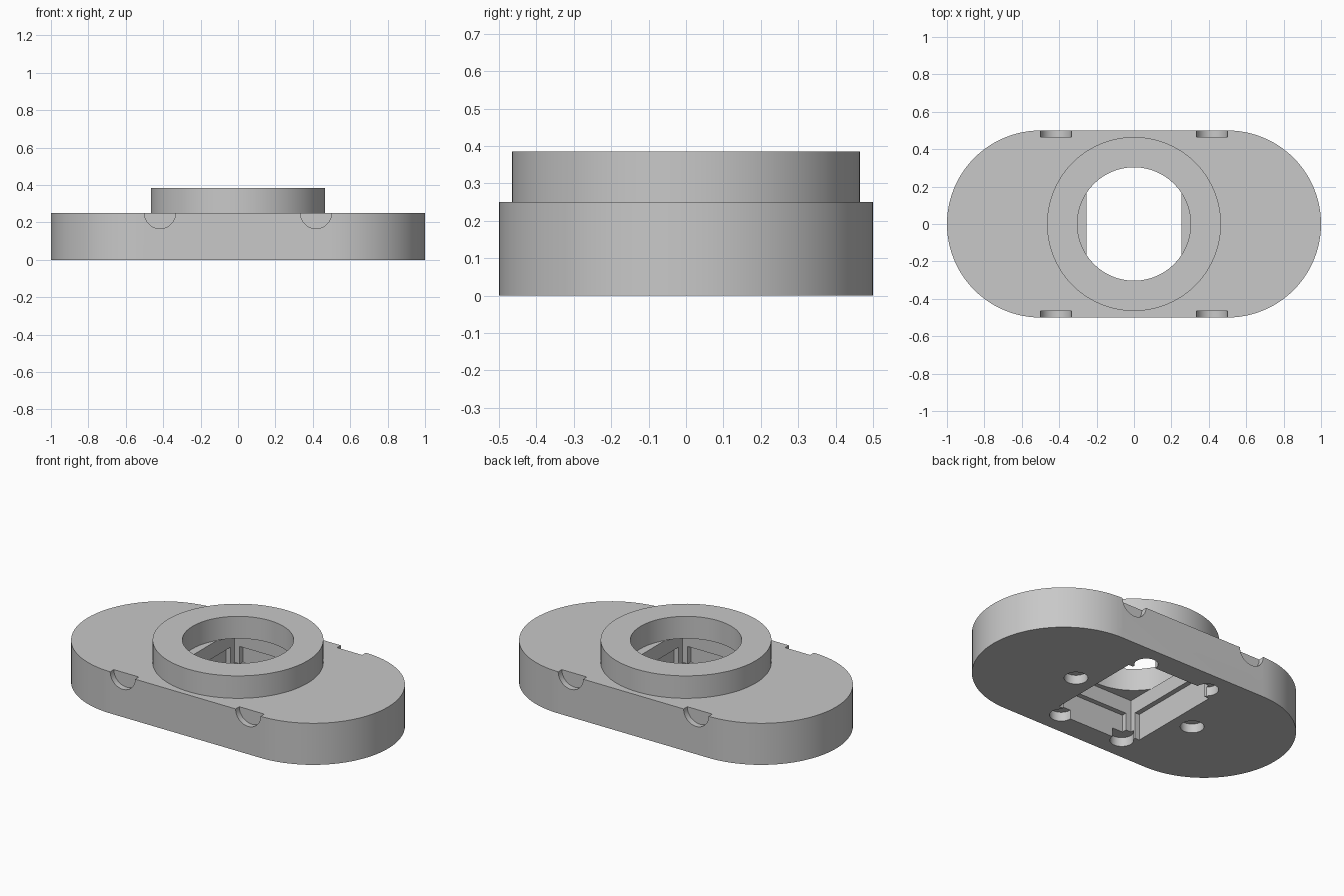
import bpy
import bmesh
from math import cos, sin, pi, radians
from mathutils import Matrix

cube = bpy.data.objects.get("Cube")
if cube:
    bpy.data.objects.remove(cube, do_unlink=True)

grey = bpy.data.materials.new("plain grey")
grey.use_nodes = True
colour = (0.58, 0.58, 0.58, 1)
grey.diffuse_color = colour
grey.node_tree.nodes["Principled BSDF"].inputs["Base Color"].default_value = colour


def make(name, bm):
    bmesh.ops.recalc_face_normals(bm, faces=bm.faces)
    mesh = bpy.data.meshes.new(name)
    bm.to_mesh(mesh)
    bm.free()
    mesh.materials.append(grey)
    ob = bpy.data.objects.new(name, mesh)
    bpy.context.collection.objects.link(ob)
    return ob


def prism(name, outline, z0, z1):
    bm = bmesh.new()
    face = bm.faces.new([bm.verts.new((x, y, z0)) for x, y in outline])
    top = bmesh.ops.extrude_face_region(bm, geom=[face])
    verts = [v for v in top["geom"] if isinstance(v, bmesh.types.BMVert)]
    bmesh.ops.translate(bm, verts=verts, vec=(0, 0, z1 - z0))
    return make(name, bm)


def circle(r, n, cx=0, cy=0):
    return [(cx + r * cos(2 * pi * i / n), cy + r * sin(2 * pi * i / n)) for i in range(n)]


def rect(hx, hy):
    return [(-hx, -hy), (hx, -hy), (hx, hy), (-hx, hy)]


def combine(target, other, operation):
    mod = target.modifiers.new("cut", 'BOOLEAN')
    mod.object = other
    mod.operation = operation
    mod.solver = 'EXACT'
    bpy.context.view_layer.objects.active = target
    bpy.ops.object.modifier_apply(modifier=mod.name)
    bpy.data.objects.remove(other, do_unlink=True)


# Rounded slab with a raised collar
steps = 48
ends = [(sx * (0.5 + 0.5 * sin(pi * i / steps)), -sx * 0.5 * cos(pi * i / steps))
        for sx in (1, -1) for i in range(steps + 1)]
body = prism("base_with_collar", ends, 0, 0.25)
combine(body, prism("collar", circle(0.465, 96), 0.1, 0.385), 'UNION')

# Round bore above, rectangular pocket below
combine(body, prism("bore", circle(0.303, 96), 0.25, 0.5), 'DIFFERENCE')
combine(body, prism("pocket", rect(0.255, 0.33), -0.1, 0.251), 'DIFFERENCE')

# Undercuts in the lower pocket walls
combine(body, prism("side_undercut", rect(0.285, 0.295), -0.11, 0.16), 'DIFFERENCE')
combine(body, prism("end_undercut", rect(0.22, 0.36), -0.12, 0.16), 'DIFFERENCE')

# Shallow round recesses underneath: pocket corners and both sides
for sx in (1, -1):
    combine(body, prism("side_recess", circle(0.065, 32, sx * 0.413), -0.13, 0.055), 'DIFFERENCE')
    for sy in (1, -1):
        ear = circle(0.065, 32, sx * 0.215, sy * 0.36)
        combine(body, prism("corner_recess", ear, -0.14, 0.055), 'DIFFERENCE')

# Half-round notches in the long edges
for sx in (1, -1):
    for sy in (1, -1):
        notch = prism("notch", circle(0.083, 48), -0.035, 0.035)
        notch.data.transform(Matrix.Translation((sx * 0.417, sy * 0.5, 0.25))
                             @ Matrix.Rotation(pi / 2, 4, 'X'))
        combine(body, notch, 'DIFFERENCE')

# Smooth curved walls, crisp edges
bpy.ops.object.select_all(action='DESELECT')
body.select_set(True)
bpy.context.view_layer.objects.active = body
bpy.ops.object.shade_smooth_by_angle(angle=radians(30))
